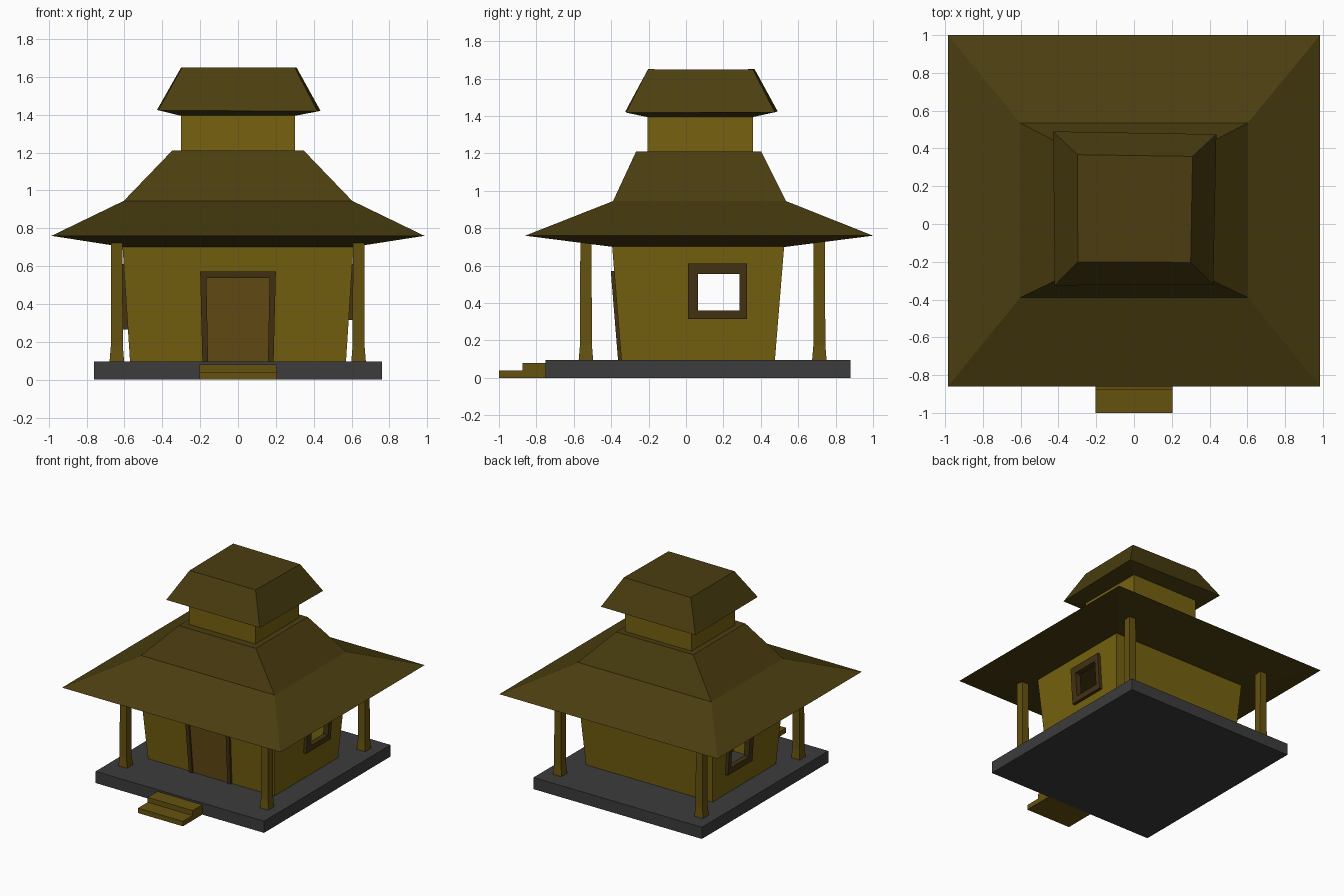
import bpy, bmesh
from mathutils import Vector

if "Cube" in bpy.data.objects:
    bpy.data.objects.remove(bpy.data.objects["Cube"])


def material(name, rgb):
    m = bpy.data.materials.new(name)
    m.diffuse_color = (*rgb, 1)
    m.use_nodes = True
    m.node_tree.nodes["Principled BSDF"].inputs["Base Color"].default_value = m.diffuse_color
    return m


WALL = material("plaster", (0.18, 0.12, 0.005))
ROOF = material("thatch", (0.07, 0.048, 0.005))
TRIM = material("dark_wood", (0.058, 0.032, 0.006))
DOOR = material("door_wood", (0.127, 0.072, 0.007))
WOOD = material("light_wood", (0.13, 0.085, 0.005))
STONE = material("stone", (0.045, 0.045, 0.047))


def finish(name, bm, mat):
    bmesh.ops.recalc_face_normals(bm, faces=bm.faces)
    me = bpy.data.meshes.new(name)
    bm.to_mesh(me)
    bm.free()
    me.materials.append(mat)
    ob = bpy.data.objects.new(name, me)
    bpy.context.collection.objects.link(ob)
    return ob


def rect(x0, x1, y0, y1, z):
    return [(x0, y0, z), (x1, y0, z), (x1, y1, z), (x0, y1, z)]


def bridge(bm, a, b):
    n = len(a)
    for i in range(n):
        j = (i + 1) % n
        bm.faces.new((a[i], a[j], b[j], b[i]))


def loft(name, rings, mat):
    """Solid skinned through stacked four-corner rings."""
    bm = bmesh.new()
    loops = [[bm.verts.new(p) for p in r] for r in rings]
    for a, b in zip(loops, loops[1:]):
        bridge(bm, a, b)
    bm.faces.new(loops[0])
    bm.faces.new(loops[-1])
    return finish(name, bm, mat)


def box(name, x0, x1, y0, y1, z0, z1, mat):
    return loft(name, [rect(x0, x1, y0, y1, z0), rect(x0, x1, y0, y1, z1)], mat)


def frame(name, outer, inner, front, back, mat):
    """Four-sided frame between two outlines, from offset back to offset front."""
    bm = bmesh.new()
    loops = [[bm.verts.new(Vector(p) + Vector(d)) for p in q]
             for q, d in ((outer, back), (outer, front), (inner, front), (inner, back))]
    for i in range(4):
        bridge(bm, loops[i], loops[(i + 1) % 4])
    return finish(name, bm, mat)


# Walls lean outward from floor to eaves
Z0, Z1 = 0.09, 0.705


def side_x(z):
    return 0.57 + 0.04 * (z - Z0) / (Z1 - Z0)


def front_y(z):
    return -0.345 - 0.05 * (z - Z0) / (Z1 - Z0)


def side_quad(s, y0, y1, z0, z1):
    return [(s * side_x(z), y, z) for y, z in ((y0, z0), (y1, z0), (y1, z1), (y0, z1))]


# Stone platform and entrance steps
box("platform", -0.76, 0.76, -0.75, 0.88, 0, 0.095, STONE)
box("lower_step", -0.203, 0.203, -1.0, -0.75, 0, 0.04, WOOD)
box("upper_step", -0.203, 0.203, -0.875, -0.75, 0.0, 0.08, WOOD)

# House walls, with a window hole in each side wall
windows = {1: ((0.01, 0.325, 0.315, 0.61), (0.065, 0.287, 0.36, 0.555)),
           -1: ((0.01, 0.325, 0.265, 0.61), (0.06, 0.29, 0.315, 0.56))}
bm = bmesh.new()
lo = rect(-0.57, 0.57, -0.345, 0.475, Z0)
hi = rect(-0.61, 0.61, -0.395, 0.525, Z1)
lo = [bm.verts.new(p) for p in lo]
hi = [bm.verts.new(p) for p in hi]
bm.faces.new((lo[0], lo[1], hi[1], hi[0]))
bm.faces.new((lo[2], lo[3], hi[3], hi[2]))
for s, (a, b) in ((1, (1, 2)), (-1, (0, 3))):
    hole = [bm.verts.new(p) for p in side_quad(s, *windows[s][1])]
    bridge(bm, [lo[a], lo[b], hi[b], hi[a]], hole)
finish("walls", bm, WALL)

# Window frames
for s, side in ((1, "right"), (-1, "left")):
    outer, inner = windows[s]
    frame(side + "_window_frame", side_quad(s, *outer), side_quad(s, *inner),
          (s * 0.025, 0, 0), (s * -0.02, 0, 0), TRIM)


# Door panel and frame
def door_quad(w0, w1, z1):
    return [(x, front_y(z), z) for x, z in
            ((-w0, Z0), (w0, Z0), (w1, z1), (-w1, z1))]


frame("door_frame", door_quad(0.188, 0.2, 0.572), door_quad(0.158, 0.167, 0.537),
      (0, -0.018, 0), (0, 0.01, 0), TRIM)
panel = door_quad(0.16, 0.169, 0.539)
loft("door", [[Vector(p) + Vector((0, d, 0)) for p in panel] for d in (0.005, -0.005)], DOOR)

# Porch posts with flared feet
for x, xn in ((-0.64, "left"), (0.637, "right")):
    for y, yn in ((-0.535, "front"), (0.713, "back")):
        rings = [rect(x - r, x + r, y - r, y + r, z)
                 for r, z in ((0.039, 0.09), (0.032, 0.175), (0.03, 0.735))]
        loft(f"{yn}_{xn}_post", rings, WOOD)

# Main roof: sloping soffit, wide eaves, steeper upper slope
loft("main_roof", [rect(-0.6, 0.6, -0.39, 0.53, 0.70),
                   rect(-0.985, 0.985, -0.86, 1.0, 0.76),
                   rect(-0.603, 0.603, -0.39, 0.535, 0.945),
                   rect(-0.348, 0.348, -0.267, 0.403, 1.21)], ROOF)

# Roof turret and its slightly crooked cap
box("turret", -0.3, 0.3, -0.205, 0.357, 1.2, 1.41, WALL)
loft("turret_roof", [
    rect(-0.305, 0.305, -0.21, 0.36, 1.395),
    [(-0.42, -0.325, 1.423), (0.42, -0.32, 1.418), (0.436, 0.475, 1.42), (-0.428, 0.49, 1.425)],
    [(-0.297, -0.2, 1.648), (0.3, -0.203, 1.65), (0.31, 0.358, 1.648), (-0.3, 0.367, 1.65)]], ROOF)
